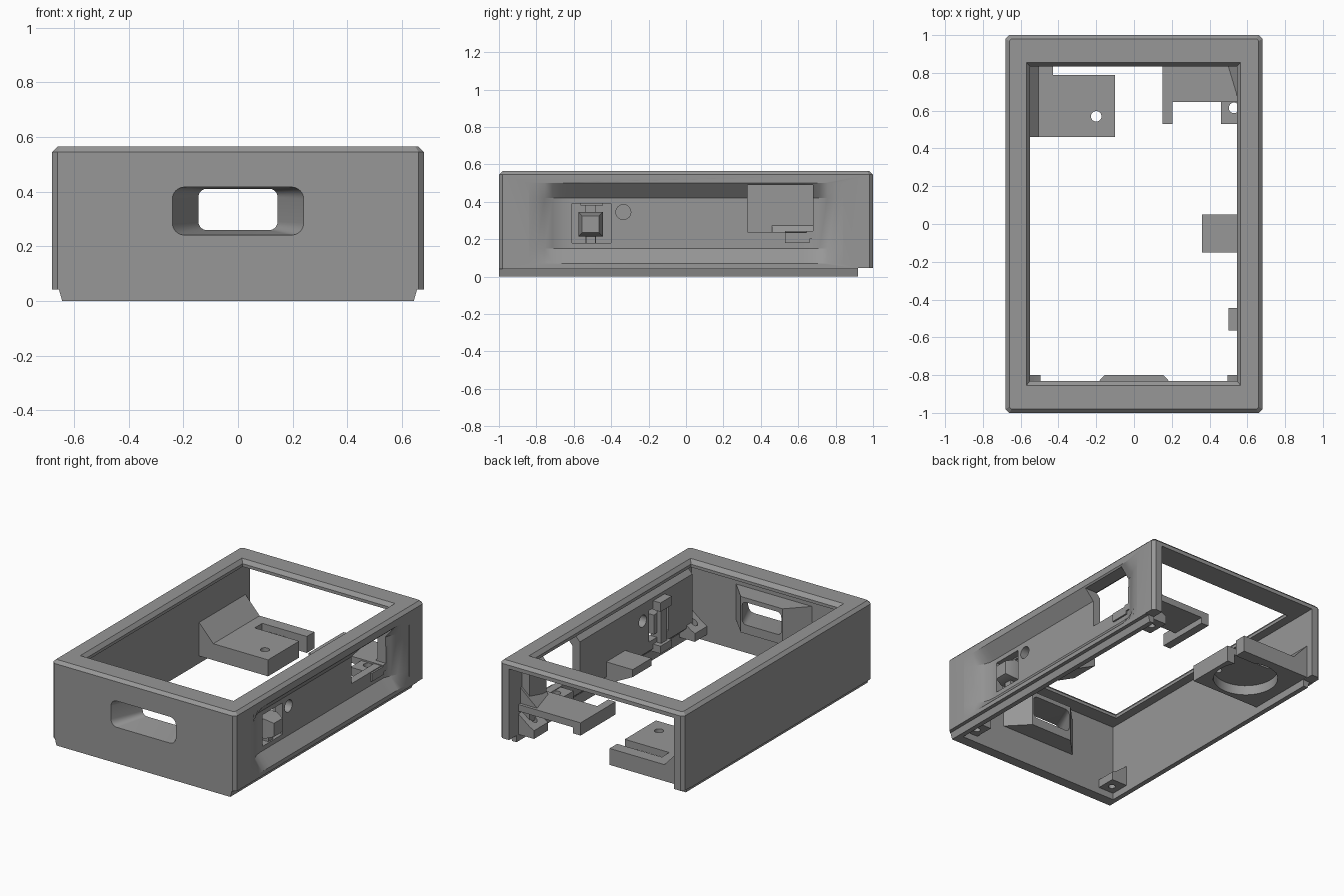
import bpy, bmesh, math

if "Cube" in bpy.data.objects:
    bpy.data.objects.remove(bpy.data.objects["Cube"])

grey = bpy.data.materials.new("mid_grey")
grey.diffuse_color = (0.31, 0.31, 0.31, 1)
grey.use_nodes = True
grey.node_tree.nodes["Principled BSDF"].inputs["Base Color"].default_value = grey.diffuse_color


def loft(name, rings):
    """Closed solid through a list of equal-length rings of points."""
    bm = bmesh.new()
    rows = [[bm.verts.new(p) for p in ring] for ring in rings]
    n = len(rows[0])
    for a, b in zip(rows, rows[1:]):
        for i in range(n):
            j = (i + 1) % n
            bm.faces.new((a[i], a[j], b[j], b[i]))
    bm.faces.new(rows[0])
    bm.faces.new(rows[-1])
    bmesh.ops.recalc_face_normals(bm, faces=bm.faces[:])
    me = bpy.data.meshes.new(name)
    bm.to_mesh(me)
    bm.free()
    me.materials.append(grey)
    ob = bpy.data.objects.new(name, me)
    bpy.context.collection.objects.link(ob)
    return ob


def rect(x0, x1, y0, y1, z):
    return [(x0, y0, z), (x1, y0, z), (x1, y1, z), (x0, y1, z)]


def box(name, x0, x1, y0, y1, z0, z1):
    return loft(name, [rect(x0, x1, y0, y1, z0), rect(x0, x1, y0, y1, z1)])


def xz_prism(name, pts, y0, y1):
    return loft(name, [[(x, y, z) for x, z in pts] for y in (y0, y1)])


def cylinder(name, axis, c, r, a, b, n=32):
    rings = []
    for h in (a, b):
        ring = []
        for i in range(n):
            t = 2 * math.pi * i / n
            u, v = c[0] + r * math.cos(t), c[1] + r * math.sin(t)
            ring.append((u, v, h) if axis == 'z' else (h, u, v))
        rings.append(ring)
    return loft(name, rings)


def boolean(ob, tool, op='DIFFERENCE'):
    """Apply a boolean and remove the helper."""
    m = ob.modifiers.new("bool", 'BOOLEAN')
    m.operation, m.solver, m.object = op, 'EXACT', tool
    bpy.context.view_layer.objects.active = ob
    bpy.ops.object.modifier_apply(modifier=m.name)
    bpy.data.objects.remove(tool)


def round_rect(hw, z0, z1, r, y):
    pts = []
    corners = ((hw - r, z1 - r, 0), (r - hw, z1 - r, 90), (r - hw, z0 + r, 180), (hw - r, z0 + r, 270))
    for cx, cz, a0 in corners:
        for k in range(7):
            t = math.radians(a0 + 15 * k)
            pts.append((cx + r * math.cos(t), y, cz + r * math.sin(t)))
    return pts


def octagon(hx, hy, c, z):
    return [(hx - c, -hy, z), (hx, c - hy, z), (hx, hy - c, z), (hx - c, hy, z),
            (c - hx, hy, z), (-hx, hy - c, z), (-hx, c - hy, z), (c - hx, -hy, z)]


# Outer shell with chamfered corners and top edge, hollow and open at back and bottom
shell = loft("case_shell", [octagon(.68, 1, .02, 0), octagon(.68, 1, .02, .545),
                            octagon(.66, .98, .012, .565)])
boolean(shell, box("cavity", -.61, .61, -.93, 1.1, -.1, .52))

# Screen opening with bevelled rim
boolean(shell, loft("opening", [rect(-.55, .545, -.83, .835, .4), rect(-.55, .545, -.83, .835, .54),
                                rect(-.57, .565, -.855, .855, .566), rect(-.57, .565, -.855, .855, .7)]))

# Bottom rabbet on both sides and back
for s in (-1, 1):
    boolean(shell, xz_prism("rabbet", [(s * .64, -.01), (s * .655, .042), (s * .8, .042), (s * .8, -.01)],
                            -1.1, 1.1))
boolean(shell, box("back_step", -1, 1, .92, 1.1, -.1, .045))

# Thickened right wall behind the grip, and funnel body behind the front port
boolean(shell, xz_prism("thick_wall", [(.62, .06), (.555, .12), (.555, .46), (.62, .53)], -.86, .86), 'UNION')
boolean(shell, loft("port_body", [[(-w, y, .2), (w, y, .2), (w, y, .44), (-w, y, .44)]
                                  for w, y in ((.29, -.94), (.155, -.8))]), 'UNION')
boolean(shell, loft("port_funnel", [round_rect(.245, .24, .417, .045, -1.01),
                                    round_rect(.14, .26, .41, .03, -.79)]))

# Grip recess in the right side, fading out smoothly at both ends
rings = []
for i in range(41):
    y = -.84 + 1.68 * i / 40
    t = min(1, max(0, (.84 - abs(y)) / .19))
    d = .07 * t * t * (3 - 2 * t) + .0015
    rings.append([(.72, y, .07), (.68, y, .07), (.68 - d, y, .15),
                  (.68 - d, y, .42), (.68, y, .5), (.72, y, .5)])
boolean(shell, loft("grip_recess", rings))

# Side window, button hole and round hole
boolean(shell, box("window", .5, .8, .33, .68, .24, .49))
boolean(shell, box("button_hole", .5, .8, -.61, -.4, .18, .39))
boolean(shell, cylinder("round_hole", 'x', (-.335, .345), .04, .5, .8))

# Push button on an inner flexible arm
loft("button_cap", [[(x, -.51 - h, .28 - h), (x, -.51 + h, .28 - h), (x, -.51 + h, .28 + h),
                     (x, -.51 - h, .28 + h)] for x, h in ((.55, .065), (.6, .065), (.655, .045))])
box("button_arm", .52, .55, -.54, -.48, .1, .42)
box("button_arm_top", .5, .56, -.565, -.445, .38, .44)
box("button_arm_foot", .5, .57, -.565, -.445, .1, .15)
box("button_stem", .55, .6, -.535, -.485, .18, .23)

# Wall bracket with sloping underside
xz_prism("wall_bracket", [(.57, .22), (.36, .22), (.36, .17), (.5, .1), (.57, .07)], -.15, .05)

# Left mount at the back: slab with sloping gusset, round pocket and slot
mount = xz_prism("round_pocket_mount", [(-.62, .05), (-.1, .05), (-.1, .16), (-.505, .16), (-.62, .285)],
                 .46, .95)
boolean(mount, box("slot", -.43, .1, .79, .87, -.1, .5))
boolean(mount, cylinder("pocket", 'z', (-.33, .69), .2, -.1, .115, 48))
boolean(mount, cylinder("screw_hole", 'z', (-.2, .57), .028, -.1, .5))

# Right shelf at the back, beneath the window
shelf = box("window_shelf", .15, .62, .645, .9, .2, .245)
box("shelf_leg", .15, .205, .53, .9, .16, .245)
tab = box("shelf_tab", .46, .62, .53, .66, .18, .235)
boolean(tab, cylinder("tab_hole", 'z', (.53, .615), .028, 0, .5))
loft("shelf_gusset", [[(.62, .68, .24), (.54, .68, .24), (.62, .68, .36)],
                      [(.62, .88, .24), (.48, .88, .24), (.62, .88, .36)]])

# Corner screw tabs with sloping tops
for name, sx, y0, y1 in (("front_left_tab", -1, -.94, -.8), ("front_right_tab", 1, -.94, -.8),
                         ("back_right_tab", 1, .75, .9)):
    t = xz_prism(name, [(sx * .62, .045), (sx * .495, .045), (sx * .495, .1), (sx * .53, .12),
                        (sx * .62, .19)], y0, y1)
    boolean(t, cylinder("tab_hole", 'z', (sx * .55, (y0 + y1) / 2), .022, 0, .5))

# Smooth the curved surfaces, keep hard edges
for ob in bpy.context.collection.objects:
    ob.select_set(True)
bpy.context.view_layer.objects.active = shell
bpy.ops.object.shade_smooth_by_angle(angle=math.radians(20))
